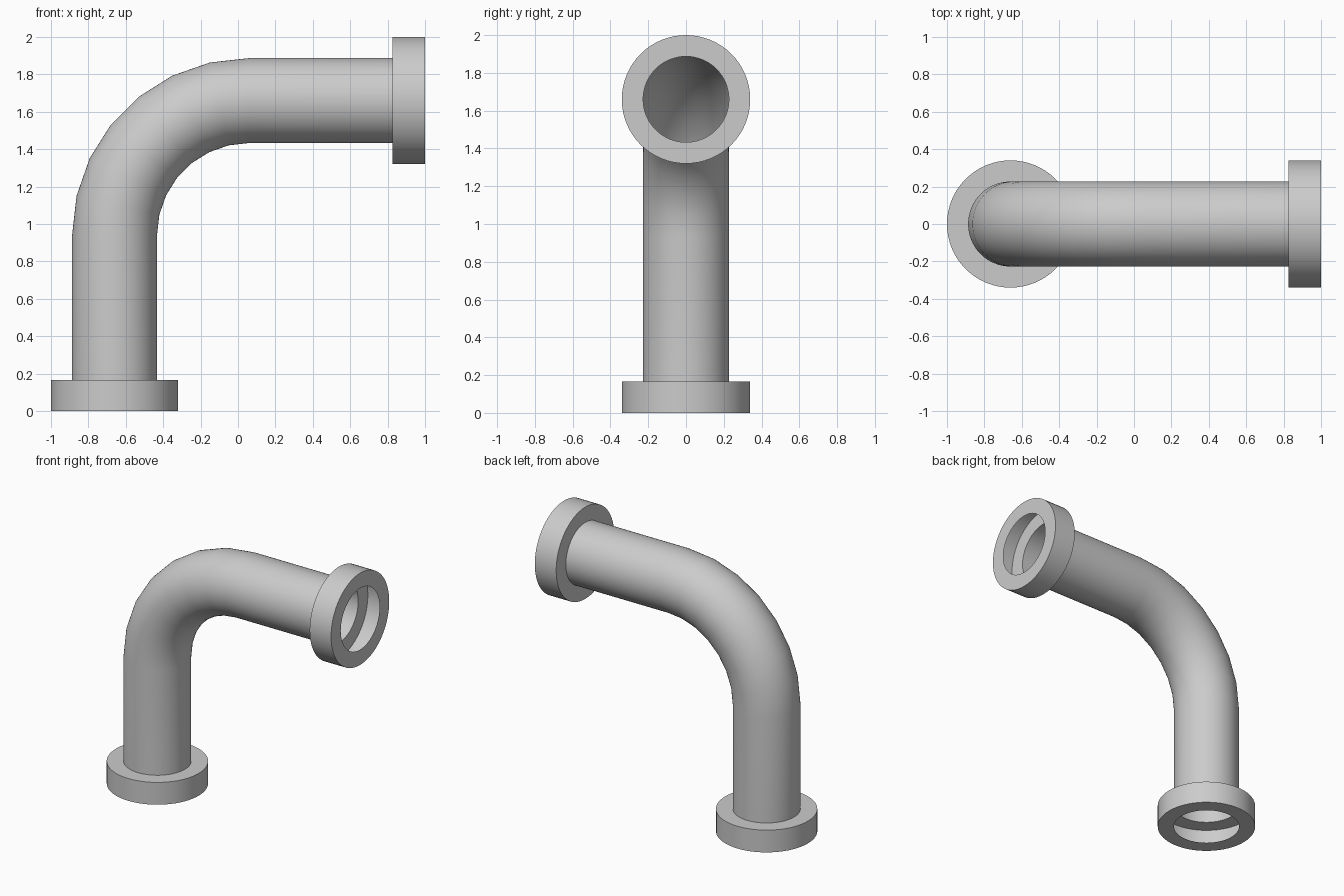
import bpy, bmesh
from math import sin, cos, pi
from mathutils import Vector

if "Cube" in bpy.data.objects:
    bpy.data.objects.remove(bpy.data.objects["Cube"])

SIDES = 64
PIPE_R, FLANGE_R = 0.227, 0.34
AXIS_X, AXIS_Z = -0.66, 1.66      # centre lines of the upright and level runs
BEND_R, BEND_SEGS = 0.72, 7
LOW_TOP, HIGH_START = 0.165, 0.825


def skin(name, rings):
    """Bridge circles given as (x, z, tilt from vertical, radius)."""
    bm = bmesh.new()
    loops = []
    for x, z, tilt, r in rings:
        side = Vector((-cos(tilt), 0, sin(tilt)))
        across = Vector((0, -1, 0))
        loop = []
        for i in range(SIDES):
            a = 2 * pi * i / SIDES
            loop.append(bm.verts.new(Vector((x, 0, z)) + r * (cos(a) * side + sin(a) * across)))
        loops.append(loop)
    for lo, hi in zip(loops, loops[1:]):
        for i in range(SIDES):
            j = (i + 1) % SIDES
            bm.faces.new((lo[i], lo[j], hi[j], hi[i]))
    mesh = bpy.data.meshes.new(name)
    bm.to_mesh(mesh)
    bm.free()
    obj = bpy.data.objects.new(name, mesh)
    bpy.context.collection.objects.link(obj)
    bpy.ops.object.select_all(action='DESELECT')
    obj.select_set(True)
    bpy.context.view_layer.objects.active = obj
    bpy.ops.object.shade_smooth_by_angle(angle=pi / 6)
    return obj


# Thin-walled pipe: upright run, segmented elbow, level run
path = [(AXIS_X, LOW_TOP, 0, PIPE_R)]
for k in range(BEND_SEGS + 1):
    t = pi / 2 * k / BEND_SEGS
    path.append((AXIS_X + BEND_R * (1 - cos(t)), AXIS_Z - BEND_R * (1 - sin(t)), t, PIPE_R))
path.append((HIGH_START, AXIS_Z, pi / 2, PIPE_R))
skin("elbow_pipe", path)

# Hollow flanges, open through the middle, on both ends
RADII = (PIPE_R, FLANGE_R, FLANGE_R, PIPE_R)
skin("lower_flange", [(AXIS_X, z, 0, r) for z, r in zip((0, 0, LOW_TOP, LOW_TOP), RADII)])
skin("upper_flange", [(x, AXIS_Z, pi / 2, r) for x, r in zip((HIGH_START, HIGH_START, 1, 1), RADII)])
